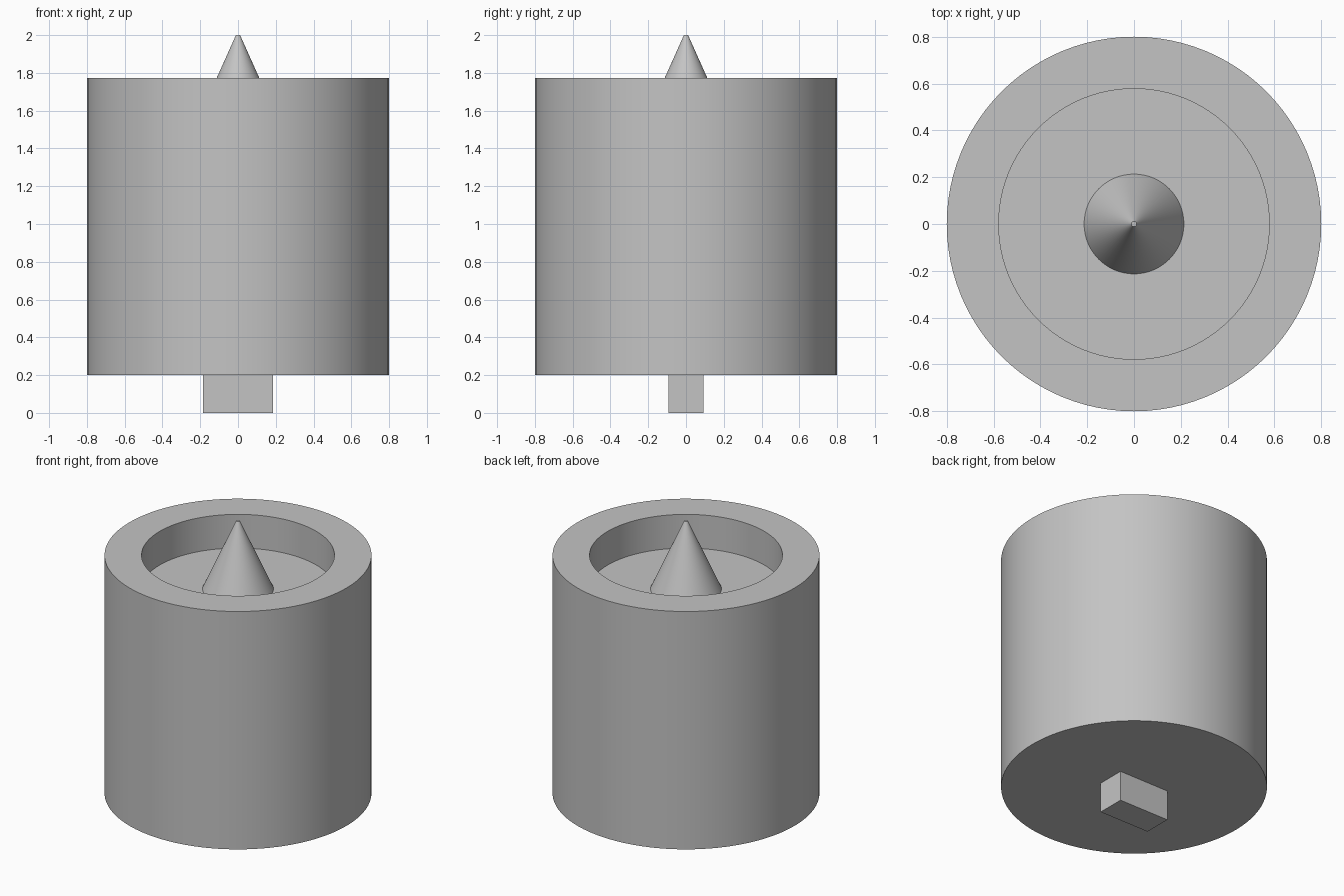
import bpy
import math

if "Cube" in bpy.data.objects:
    bpy.data.objects.remove(bpy.data.objects["Cube"], do_unlink=True)

SEGMENTS = 96
BODY_BOTTOM, BODY_TOP, FLOOR = 0.2, 1.773, 1.55

grey = bpy.data.materials.new("light_grey")
grey.use_nodes = True
colour = (0.55, 0.55, 0.55, 1)
grey.diffuse_color = colour
grey.node_tree.nodes["Principled BSDF"].inputs["Base Color"].default_value = colour


def finish(name, smooth=True):
    obj = bpy.context.object
    obj.name = name
    obj.data.materials.clear()
    obj.data.materials.append(grey)
    if smooth:
        bpy.ops.object.shade_smooth_by_angle(angle=math.radians(30))
    return obj


def cylinder(name, radius, bottom, top):
    bpy.ops.mesh.primitive_cylinder_add(
        vertices=SEGMENTS, radius=radius, depth=top - bottom,
        location=(0, 0, (bottom + top) / 2))
    return finish(name, smooth=False)


# Round body with a recess cut into its top
body = cylinder("body", 0.8, BODY_BOTTOM, BODY_TOP)
cutter = cylinder("recess_cutter", 0.578, FLOOR, BODY_TOP + 0.1)
cut = body.modifiers.new("recess", 'BOOLEAN')
cut.operation = 'DIFFERENCE'
cut.solver = 'EXACT'
cut.object = cutter
bpy.context.view_layer.objects.active = body
bpy.ops.object.modifier_apply(modifier=cut.name)
bpy.data.objects.remove(cutter, do_unlink=True)
bpy.ops.object.select_all(action='DESELECT')
body.select_set(True)
bpy.ops.object.shade_smooth_by_angle(angle=math.radians(30))

# Pointed cone standing on the recess floor, with a tiny blunt tip
bpy.ops.mesh.primitive_cone_add(
    vertices=SEGMENTS, radius1=0.213, radius2=0.011, depth=2 - FLOOR,
    location=(0, 0, (2 + FLOOR) / 2))
finish("center_cone")

# Rectangular tab under the body
bpy.ops.mesh.primitive_cube_add(size=1, location=(0, 0, BODY_BOTTOM / 2))
bpy.context.object.scale = (0.368, 0.186, BODY_BOTTOM)
bpy.ops.object.transform_apply(location=False, rotation=False, scale=True)
finish("bottom_tab", smooth=False)
